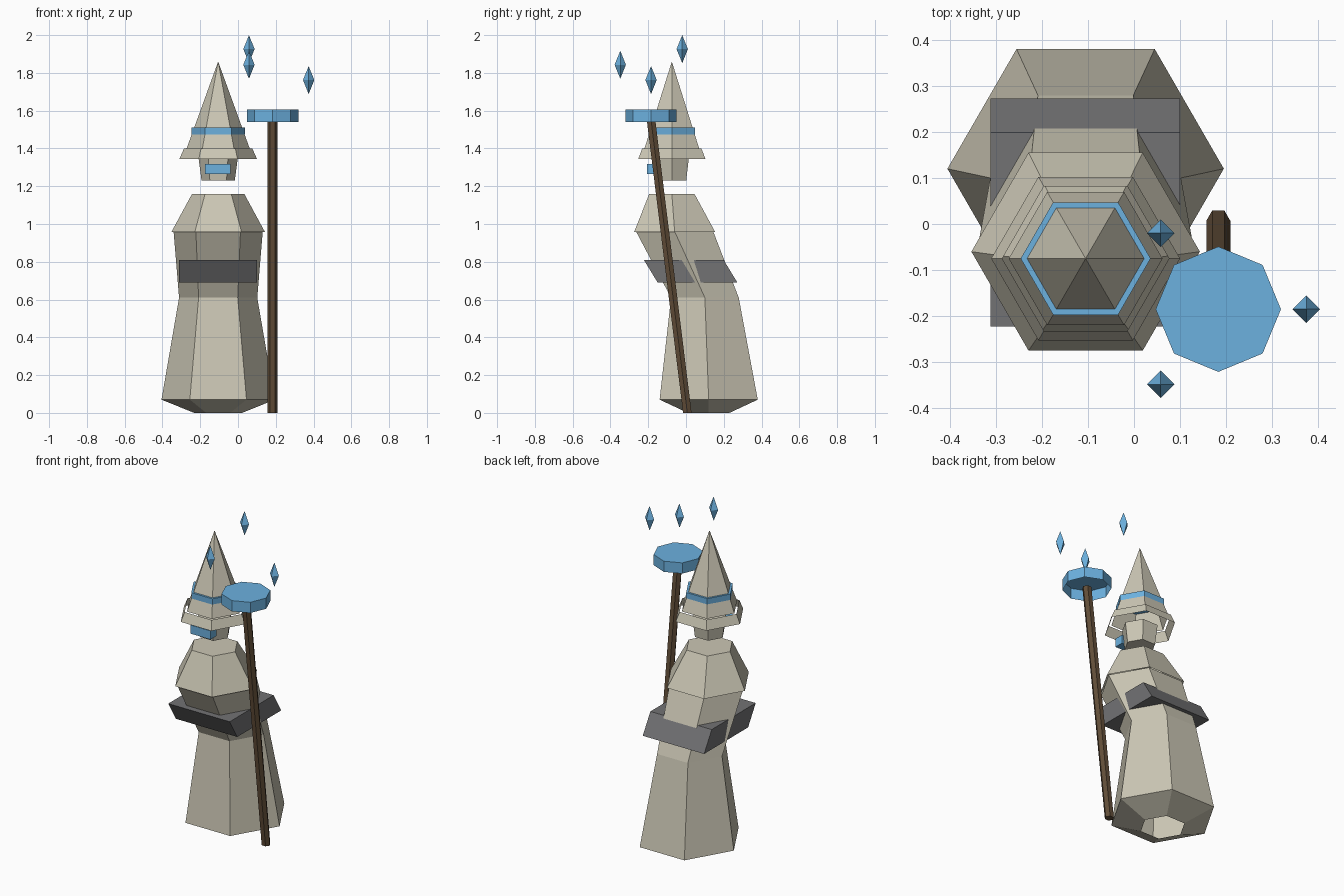
import bpy, bmesh, math

if "Cube" in bpy.data.objects:
    bpy.data.objects.remove(bpy.data.objects["Cube"])

CX = -0.105  # figure axis; hat, head and shoulders share HY
HY = -0.075


def material(name, rgb):
    m = bpy.data.materials.new(name)
    m.diffuse_color = (*rgb, 1)
    m.use_nodes = True
    m.node_tree.nodes["Principled BSDF"].inputs["Base Color"].default_value = m.diffuse_color
    return m


CLOTH = material("cloth", (0.60, 0.57, 0.46))
BLUE = material("blue", (0.15, 0.44, 0.74))
DARK = material("dark_grey", (0.17, 0.17, 0.175))
WOOD = material("wood", (0.12, 0.075, 0.04))


def loft(name, rings, mat, x=CX, sides=6, cap_bottom=False, cap_top=False, turn=0.0):
    """Skin rings (z, centre y, radius), bottom to top; radius 0 makes a point."""
    bm = bmesh.new()
    loops = []
    for z, y, r in rings:
        if r == 0:
            loops.append([bm.verts.new((x, y, z))] * sides)
            continue
        loops.append([bm.verts.new((x + r * math.cos(a), y + r * math.sin(a), z))
                      for a in (turn + 2 * math.pi * i / sides for i in range(sides))])
    for lo, hi in zip(loops, loops[1:]):
        for i in range(sides):
            j = (i + 1) % sides
            quad = [lo[i], lo[j], hi[j], hi[i]]
            bm.faces.new(list(dict.fromkeys(quad)))
    if cap_bottom:
        bm.faces.new(loops[0][::-1])
    if cap_top:
        bm.faces.new(loops[-1])
    return finish(name, bm, mat)


def box(name, x0, x1, y0, y1, z0, z1, mat, shear=0.0):
    """Box whose top is pushed along y by shear."""
    bm = bmesh.new()
    bmesh.ops.create_cube(bm, size=1)
    for v in bm.verts:
        up = v.co.z > 0
        v.co.x = x1 if v.co.x > 0 else x0
        v.co.y = (y1 if v.co.y > 0 else y0) + (shear if up else 0)
        v.co.z = z1 if up else z0
    return finish(name, bm, mat)


def finish(name, bm, mat):
    me = bpy.data.meshes.new(name)
    bm.to_mesh(me)
    bm.free()
    me.materials.append(mat)
    ob = bpy.data.objects.new(name, me)
    bpy.context.collection.objects.link(ob)
    return ob


# Robe: tucked-in hem, flared skirt and forward-leaning torso
loft("robe", [(0.0, 0.12, 0.127), (0.07, 0.12, 0.30), (0.61, 0.10, 0.207),
              (0.96, -0.06, 0.236)], CLOTH)
loft("shoulders", [(0.957, -0.06, 0.248), (1.16, HY, 0.138)], CLOTH, cap_top=True)

# Slanted belt
box("belt", -0.312, 0.10, -0.15, 0.272, 0.69, 0.81, DARK, shear=-0.073)

# Head and visor
loft("head", [(1.23, HY, 0.088), (1.35, HY, 0.104)], CLOTH, cap_bottom=True, cap_top=True)
box("visor", -0.175, -0.04, -0.206, -0.15, 1.265, 1.317, BLUE)

# Pointed hat: open brim, cone and band
loft("hat_brim", [(1.345, HY, 0.205), (1.40, HY, 0.181)], CLOTH)
loft("hat_cone", [(1.40, HY, 0.167), (1.86, HY, 0)], CLOTH)
loft("hat_band", [(1.475, HY, 0.141), (1.51, HY, 0.141)], BLUE, cap_top=True)

# Leaning staff with an open-bottomed disc on top
SX, SY = 0.183, -0.185
loft("staff", [(0.0, 0.007, 0.026), (1.55, SY, 0.026)], WOOD, x=SX,
     cap_bottom=True, cap_top=True)
loft("staff_disc", [(1.54, SY, 0.136), (1.605, SY, 0.136)], BLUE, x=SX, sides=8, cap_top=True)

# Floating crystals
for n, (x, y, z) in enumerate([(0.058, -0.02, 1.926), (0.374, -0.185, 1.762),
                               (0.058, -0.348, 1.843)], 1):
    loft(f"crystal_{n}", [(z - 0.074, y, 0), (z, y, 0.03), (z + 0.074, y, 0)],
         BLUE, x=x, sides=4)
